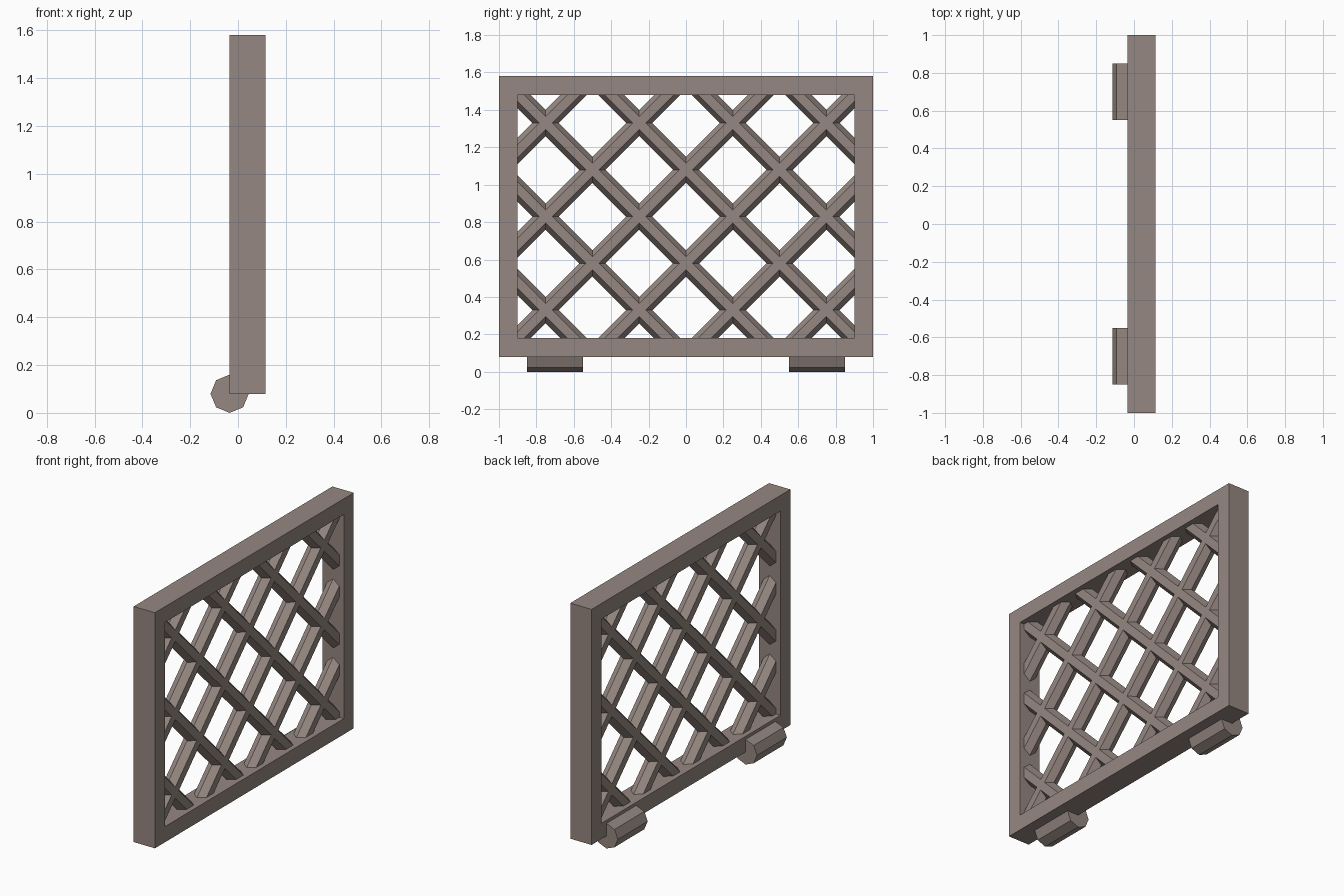
import bpy, bmesh, math
from mathutils import Vector

if "Cube" in bpy.data.objects:
    bpy.data.objects.remove(bpy.data.objects["Cube"])

wood = bpy.data.materials.new("brown_grey")
wood.diffuse_color = (0.30, 0.245, 0.22, 1)
wood.use_nodes = True
wood.node_tree.nodes["Principled BSDF"].inputs["Base Color"].default_value = wood.diffuse_color

MID_X, MID_Z = 0.04, 0.83        # centre of the panel
HALF_Y, HALF_Z = 0.9, 0.65       # half size of the opening
X = Vector((1, 0, 0))


def finish(name, bm):
    bmesh.ops.recalc_face_normals(bm, faces=bm.faces)
    mesh = bpy.data.meshes.new(name)
    bm.to_mesh(mesh)
    bm.free()
    mesh.materials.append(wood)
    obj = bpy.data.objects.new(name, mesh)
    bpy.context.collection.objects.link(obj)
    return obj


def add_prism(bm, start, end, radius, sides):
    """Regular prism between two points in the YZ plane, with a corner in that plane."""
    start, end = Vector(start), Vector(end)
    across = X.cross((end - start).normalized())
    angles = [2 * math.pi * k / sides for k in range(sides)]
    rings = [[bm.verts.new(p + radius * (math.cos(a) * across + math.sin(a) * X))
              for a in angles] for p in (start, end)]
    for k in range(sides):
        n = (k + 1) % sides
        bm.faces.new((rings[0][k], rings[0][n], rings[1][n], rings[1][k]))
    for ring in rings:
        bm.faces.new(ring)


# Rectangular frame: four loops joined into a closed ring
bm = bmesh.new()
loops = []
for x, hy, hz in ((-0.035, 1, 0.75), (0.115, 1, 0.75),
                  (0.115, HALF_Y, HALF_Z), (-0.035, HALF_Y, HALF_Z)):
    loops.append([bm.verts.new((x, sy * hy, MID_Z + sz * hz))
                  for sy, sz in ((-1, -1), (1, -1), (1, 1), (-1, 1))])
for i in range(4):
    a, b = loops[i], loops[(i + 1) % 4]
    for k in range(4):
        n = (k + 1) % 4
        bm.faces.new((a[k], a[n], b[n], b[k]))
finish("frame", bm)

# Diagonal hexagonal bars, ends sunk into the frame
SINK = 0.045
for name, slope in (("lattice_rising", 1), ("lattice_falling", -1)):
    bm = bmesh.new()
    for i in range(6):
        c = -1.25 + 0.5 * i
        low = max(-HALF_Y, -HALF_Z - c) - SINK
        high = min(HALF_Y, HALF_Z - c) + SINK
        ends = [(MID_X, slope * t, MID_Z + t + c) for t in (low, high)]
        add_prism(bm, ends[0], ends[1], 0.05, 6)
    finish(name, bm)

# Octagonal hinge barrels on the lower back edge
for name, y in (("hinge_near", -0.7), ("hinge_far", 0.7)):
    bm = bmesh.new()
    add_prism(bm, (-0.035, y - 0.15, 0.08), (-0.035, y + 0.15, 0.08), 0.08, 8)
    finish(name, bm)
